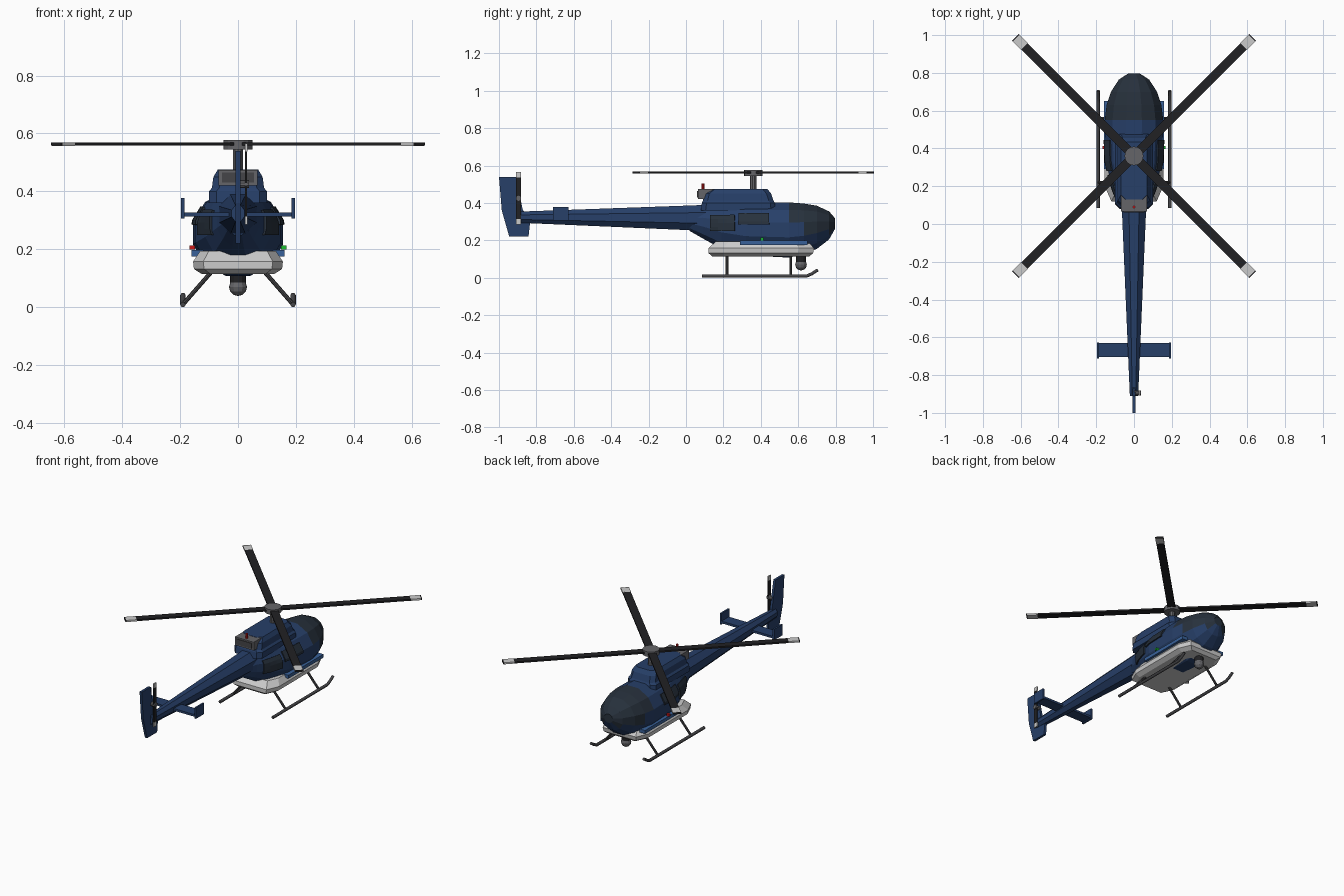
import bpy, bmesh, math
from mathutils import Vector, Matrix
from mathutils.bvhtree import BVHTree

if "Cube" in bpy.data.objects:
    bpy.data.objects.remove(bpy.data.objects["Cube"])


def mat(name, r, g, b):
    m = bpy.data.materials.new(name)
    m.diffuse_color = (r, g, b, 1)
    m.use_nodes = True
    m.node_tree.nodes["Principled BSDF"].inputs["Base Color"].default_value = m.diffuse_color
    return m


NAVY = mat("navy", 0.02, 0.05, 0.14)
BLUE = mat("mid_blue", 0.04, 0.12, 0.32)
GLASS = mat("dark_glass", 0.02, 0.03, 0.045)
BLACK = mat("black", 0.015, 0.015, 0.017)
DARK = mat("dark_grey", 0.06, 0.06, 0.065)
GREY = mat("mid_grey", 0.13, 0.13, 0.14)
WHITE = mat("off_white", 0.6, 0.6, 0.58)
RED = mat("red_light", 0.6, 0.01, 0.01)
GREEN = mat("green_light", 0.01, 0.5, 0.03)


def finish(name, bm, *mats):
    bmesh.ops.recalc_face_normals(bm, faces=bm.faces)
    me = bpy.data.meshes.new(name)
    bm.to_mesh(me)
    bm.free()
    for m in mats:
        me.materials.append(m)
    ob = bpy.data.objects.new(name, me)
    bpy.context.collection.objects.link(ob)
    return ob


def loft(rings):
    bm = bmesh.new()
    vs = [[bm.verts.new(p) for p in r] for r in rings]
    n = len(vs[0])
    for a, b in zip(vs, vs[1:]):
        for i in range(n):
            j = (i + 1) % n
            bm.faces.new((a[i], a[j], b[j], b[i]))
    bm.faces.new(vs[0])
    bm.faces.new(vs[-1])
    bm.normal_update()
    return bm


def box(name, x, y, z, m, rot=None):
    bm = loft([[(x[0], y[0], k), (x[1], y[0], k), (x[1], y[1], k), (x[0], y[1], k)] for k in z])
    if rot:
        bmesh.ops.transform(bm, matrix=rot, verts=bm.verts)
    return finish(name, bm, m)


def rod(name, a, b, r, m, sides=8, r2=None):
    a, b = Vector(a), Vector(b)
    bm = bmesh.new()
    d = b - a
    bmesh.ops.create_cone(bm, cap_ends=True, segments=sides, radius1=r,
                          radius2=r if r2 is None else r2, depth=d.length,
                          matrix=Matrix.Translation((a + b) / 2) @ d.to_track_quat('Z', 'Y').to_matrix().to_4x4())
    return finish(name, bm, m)


def oval(y, rx, z0, z1, n):
    k = 1 / math.cos(math.pi / n)
    pts = []
    for i in range(n):
        t = (i + 0.5) * 2 * math.pi / n
        pts.append((rx * k * math.cos(t), y, (z0 + z1) / 2 + (z1 - z0) / 2 * k * math.sin(t)))
    return pts


# Fuselage: twelve-sided loft, upper nose faces are glass
SECTIONS = [(0.02, 0.05, 0.25, 0.36), (0.09, 0.073, 0.21, 0.385), (0.19, 0.113, 0.155, 0.395),
            (0.32, 0.148, 0.12, 0.40), (0.55, 0.155, 0.108, 0.403), (0.63, 0.145, 0.125, 0.397),
            (0.70, 0.122, 0.155, 0.385), (0.765, 0.08, 0.205, 0.355), (0.797, 0.03, 0.262, 0.318)]
bm = loft([oval(*s, 12) for s in SECTIONS])
for f in bm.faces:
    c = f.calc_center_median()
    if c.y > 0.56 and c.z > (0.28 if c.y < 0.63 else 0.245):
        f.material_index = 1
body_tree = BVHTree.FromBMesh(bm)
finish("fuselage", bm, NAVY, GLASS)

# Side windows: panels laid on the fuselage skin
for s, side in ((1, "right"), (-1, "left")):
    for label, y0, y1, z0, z1 in (("rear", 0.13, 0.26, 0.25, 0.335), ("front", 0.28, 0.445, 0.285, 0.345)):
        bm = bmesh.new()
        grid = []
        for i in range(4):
            row = []
            for j in range(5):
                y, z = y0 + (y1 - y0) * i / 3, z0 + (z1 - z0) * j / 4
                hit = body_tree.ray_cast(Vector((s, y, z)), Vector((-s, 0, 0)))[0]
                row.append(bm.verts.new((hit.x + 0.005 * s, y, z)))
            grid.append(row)
        for i in range(3):
            for j in range(4):
                bm.faces.new((grid[i][j], grid[i + 1][j], grid[i + 1][j + 1], grid[i][j + 1]))
        w = finish(f"{side}_{label}_window", bm, GLASS)
        mod = w.modifiers.new("thickness", 'SOLIDIFY')
        mod.thickness = 0.008
        mod.offset = 0


# Belly fairing: chamfered tray around the lower hull
def tray(z, hx, y0, y1, cx, cy):
    half = [(hx - cx, y0), (hx, y0 + cy), (hx, y1 - cy), (hx - cx, y1)]
    return [(x, y, z) for x, y in half] + [(-x, y, z) for x, y in reversed(half)]


finish("belly_fairing", loft([tray(0.115, 0.125, 0.14, 0.66, 0.03, 0.06),
                              tray(0.132, 0.152, 0.12, 0.68, 0.035, 0.08),
                              tray(0.158, 0.155, 0.12, 0.685, 0.035, 0.08),
                              tray(0.195, 0.13, 0.16, 0.65, 0.03, 0.07)]), WHITE)

# Tail boom
finish("tail_boom", loft([oval(0.12, 0.066, 0.25, 0.39, 8), oval(-0.91, 0.022, 0.295, 0.353, 8)]), NAVY)

# Engine cowling, exhaust block and beacon
COWL = [(0.36, 0.10, 0.08, 0.48), (0.40, 0.10, 0.085, 0.475), (0.412, 0.09, 0.09, 0.468),
        (0.45, 0.085, 0.10, 0.455), (0.475, 0.07, 0.13, 0.435)]
finish("engine_cowling", loft([tray(z, hx, a, b, 0.025, 0.025) for z, hx, a, b in COWL]), NAVY)
box("exhaust_block", (-0.068, 0.068), (0.065, 0.15), (0.42, 0.474), GREY)
box("exhaust_grille", (-0.055, 0.055), (0.06, 0.07), (0.43, 0.465), DARK)
rod("beacon", (0, 0.09, 0.47), (0, 0.09, 0.503), 0.008, RED)

# Tail fin
FIN = [(-1, 0.54), (-0.91, 0.54), (-0.872, 0.36), (-0.83, 0.33), (-0.842, 0.22), (-0.945, 0.22), (-0.985, 0.36)]
finish("tail_fin", loft([[(x, y, z) for y, z in FIN] for x in (-0.008, 0.008)]), NAVY)

# Stabiliser with end plates
box("stabiliser", (-0.19, 0.19), (-0.705, -0.63), (0.314, 0.328), NAVY)
for s, side in ((1, "right"), (-1, "left")):
    box(f"{side}_end_plate", sorted((s * 0.185, s * 0.196)), (-0.712, -0.627), (0.307, 0.378), NAVY)

# Main rotor
rod("rotor_mast", (0, 0.36, 0.46), (0, 0.36, 0.55), 0.018, GREY, 10)
rod("rotor_hub", (0, 0.36, 0.545), (0, 0.36, 0.577), 0.05, GREY, 16)
for i in range(4):
    rot = Matrix.Translation((0, 0.36, 0.563)) @ Matrix.Rotation(math.radians(45 + 90 * i), 4, 'Z')
    box(f"rotor_blade_{i + 1}", (0.03, 0.82), (-0.024, 0.024), (-0.005, 0.005), BLACK, rot)
    box(f"rotor_blade_tip_{i + 1}", (0.82, 0.882), (-0.025, 0.025), (-0.0055, 0.0055), WHITE, rot)
    box(f"rotor_blade_cap_{i + 1}", (0.882, 0.888), (-0.025, 0.025), (-0.005, 0.005), BLACK, rot)

# Tail rotor
rod("tail_rotor_hub", (0, -0.895, 0.425), (0.038, -0.895, 0.425), 0.014, GREY, 10)
for s, label in ((1, "upper"), (-1, "lower")):
    box(f"tail_blade_{label}", (0.025, 0.031), (-0.908, -0.882), sorted((0.425, 0.425 + s * 0.112)), BLACK)
    box(f"tail_blade_tip_{label}", (0.024, 0.032), (-0.909, -0.881),
        sorted((0.425 + s * 0.112, 0.425 + s * 0.14)), WHITE)

# Skids, struts, side steps and position lights
for s, side in ((1, "right"), (-1, "left")):
    cu = bpy.data.curves.new(f"{side}_skid", 'CURVE')
    cu.dimensions = '3D'
    cu.bevel_depth = 0.0095
    cu.bevel_resolution = 1
    cu.use_fill_caps = True
    sp = cu.splines.new('POLY')
    path = [(0.085, 0.0095), (0.645, 0.0095), (0.67, 0.02), (0.705, 0.042)]
    sp.points.add(len(path) - 1)
    for p, (y, z) in zip(sp.points, path):
        p.co = (s * 0.19, y, z, 1)
    cu.materials.append(DARK)
    bpy.context.collection.objects.link(bpy.data.objects.new(f"{side}_skid", cu))
    for y, label in ((0.22, "rear"), (0.56, "front")):
        rod(f"{side}_{label}_strut", (s * 0.19, y, 0.01), (s * 0.085, y, 0.13), 0.0075, DARK)
    box(f"{side}_step", sorted((s * 0.12, s * 0.16)), (0.29, 0.66 - 0.01), (0.176, 0.198), BLUE)
    box(f"{side}_position_light", sorted((s * 0.148, s * 0.168)), (0.398, 0.414), (0.2, 0.214),
        GREEN if s > 0 else RED)

# Camera turret under the nose
rod("camera_mount", (0, 0.615, 0.075), (0, 0.615, 0.135), 0.027, BLACK, 12)
bm = bmesh.new()
bmesh.ops.create_uvsphere(bm, u_segments=12, v_segments=6, radius=0.031,
                          matrix=Matrix.Translation((0, 0.615, 0.07)))
finish("camera_ball", bm, GREY)
